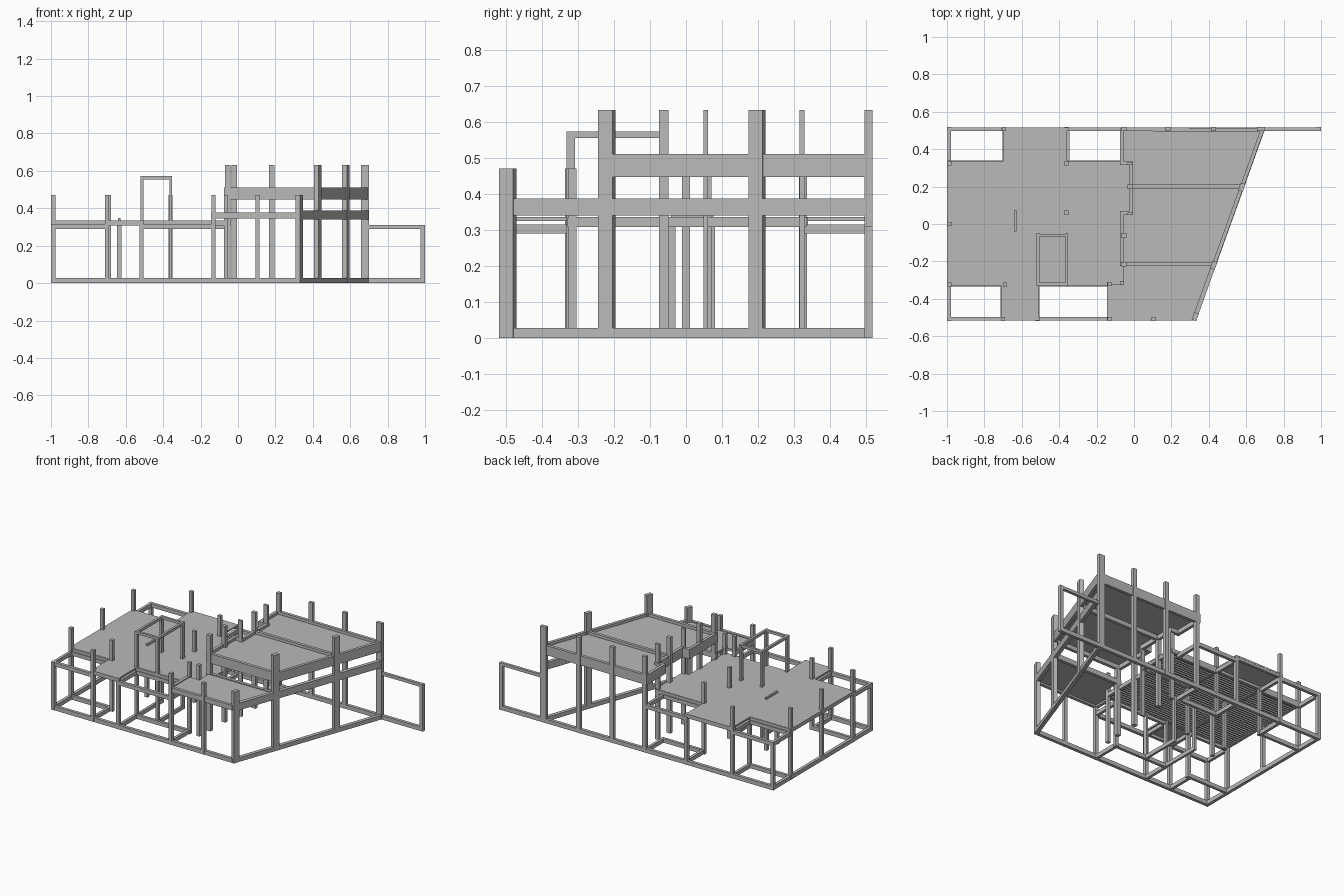
import bpy, bmesh, math
from mathutils import Vector

grey = bpy.data.materials.new("mid_grey")
grey.diffuse_color = (0.49, 0.49, 0.49, 1)


def prism(name, pts, z0, z1):
    # Extruded plan outline
    bm = bmesh.new()
    low = [bm.verts.new((x, y, z0)) for x, y in pts]
    top = [bm.verts.new((x, y, z1)) for x, y in pts]
    bm.faces.new(low)
    bm.faces.new(top)
    n = len(pts)
    for i in range(n):
        j = (i + 1) % n
        bm.faces.new((low[i], low[j], top[j], top[i]))
    bmesh.ops.recalc_face_normals(bm, faces=bm.faces)
    me = bpy.data.meshes.new(name)
    bm.to_mesh(me)
    bm.free()
    me.materials.append(grey)
    ob = bpy.data.objects.new(name, me)
    bpy.context.collection.objects.link(ob)
    return ob


def beam(name, a, b, z0, z1, w=0.02):
    a, b = Vector(a), Vector(b)
    d = (b - a).normalized()
    s = Vector((-d.y, d.x)) * w / 2
    e = d * w / 2
    prism(name, [a - e - s, b + e - s, b + e + s, a - e + s], z0, z1)


def column(name, x, y, top, w=0.022, d=0.022):
    prism(name, [(x - w/2, y - d/2), (x + w/2, y - d/2),
                 (x + w/2, y + d/2), (x - w/2, y + d/2)], 0, top)


F, B, L = -0.507, 0.507, -0.988
A, C = (0.325, -0.502), (0.686, 0.502)          # ends of the slanted facade


def slant(y):
    return A[0] + (C[0] - A[0]) * (y - A[1]) / (C[1] - A[1])


# Ground beams around the plan
beam("ground_beam_front", (L, F), (0.31, F), 0, 0.027)
beam("ground_beam_back", (L, B), (0.98, B), 0, 0.027)
beam("ground_beam_left", (L, F), (L, B), 0, 0.027)
beam("ground_beam_slanted", A, C, 0, 0.027, 0.024)

# Four open corner bays: rings at ground and floor level
for x0, x1, y0, y1 in [(L, -0.705, F, -0.325), (-0.515, -0.135, F, -0.325),
                       (L, -0.695, 0.33, B), (-0.355, -0.065, 0.33, B)]:
    inner = y1 if y0 == F else y0
    outer = F if y0 == F else B
    for z0, z1, tag in [(0, 0.026, "ground"), (0.29, 0.315, "upper")]:
        beam("bay_%s_beam_inner" % tag, (x0, inner), (x1, inner), z0, z1, 0.018)
        for x in (x0, x1):
            beam("bay_%s_beam_side" % tag, (x, y0), (x, y1), z0, z1, 0.018)
    beam("bay_upper_beam_outer", (x0, outer), (x1, outer), 0.29, 0.315)

# Left floor slab with tabs
prism("main_floor", [(-1, -0.32), (-0.71, -0.32), (-0.71, -0.517), (-0.51, -0.517),
                     (-0.51, -0.32), (-0.06, -0.32), (-0.06, 0.06), (-0.01, 0.06),
                     (-0.01, 0.33), (-0.36, 0.33), (-0.36, 0.517), (-0.7, 0.517),
                     (-0.7, 0.33), (-1, 0.33)], 0.325, 0.335)
for i in range(32):
    y = -0.305 + i * 0.0197
    beam("floor_joist", (-0.98, y), (-0.07, y), 0.312, 0.326, 0.007)
# Floor edge and inner beams
for a, b in [((L, -0.32), (L, 0.33)), ((L, -0.32), (-0.065, -0.32)),
             ((L, 0.325), (-0.02, 0.325)), ((-0.7, F), (-0.515, F)),
             ((-0.7, B), (-0.36, B)), ((-0.065, -0.32), (-0.065, 0.06)),
             ((-0.02, 0.06), (-0.02, 0.325)),
             ((-0.69, -0.05), (-0.065, -0.05)), ((-0.36, 0.06), (-0.02, 0.06)),
             ((-0.69, -0.32), (-0.69, 0.33)), ((-0.36, 0.06), (-0.36, 0.33))]:
    beam("floor_beam", a, b, 0.308, 0.334, 0.018)
beam("loose_floor_bar", (-0.635, -0.035), (-0.635, 0.07), 0.334, 0.347, 0.012)

# Left wing columns rising above the floor
for x, y in [(L, -0.325), (L, 0), (L, 0.325), (-0.7, F), (-0.695, B),
             (-0.69, -0.325), (-0.132, F), (0.105, F),
             (-0.36, 0.06), (-0.36, 0.325), (-0.065, -0.315), (-0.13, -0.32)]:
    column("wing_column", x, y, 0.47)
# Short columns below the floor
for x, y in [(L, F), (L, B), (-0.515, F), (-0.36, B), (-0.69, 0.325),
             (-0.635, -0.04), (-0.635, 0.07)]:
    column("short_column", x, y, 0.315)

# Stair tower frame
sx0, sx1, sy0, sy1 = -0.513, -0.36, -0.32, -0.06
for x in (sx0, sx1):
    for y in (sy0, sy1):
        column("stair_column", x, y, 0.572, 0.015, 0.024)
    beam("stair_top_side", (x, sy0), (x, sy1), 0.555, 0.572, 0.015)
    beam("stair_ground_side", (x, sy0), (x, sy1), 0, 0.025, 0.015)
for y in (sy0, sy1):
    beam("stair_top_cross", (sx0, y), (sx1, y), 0.555, 0.572, 0.015)

# Lower right slab and rim
prism("lower_right_floor", [(-0.14, F), (0.325, F), (slant(-0.215), -0.215),
                            (-0.06, -0.215), (-0.06, -0.32), (-0.14, -0.32)], 0.357, 0.372)
beam("lower_rim_front", (-0.11, F), (0.31, F), 0.345, 0.378)
beam("lower_rim_slanted", A, C, 0.34, 0.387, 0.024)
beam("lower_rim_back", (-0.065, -0.215), (slant(-0.215), -0.215), 0.345, 0.378)
beam("lower_rim_left", (-0.135, F), (-0.135, -0.32), 0.345, 0.378)

# Raised right slab and rim
rim = [(-0.065, -0.215), (slant(-0.215), -0.215), C, (-0.065, B), (-0.065, 0.325),
       (-0.015, 0.325), (-0.015, 0.06), (-0.065, 0.06)]
prism("raised_floor", rim, 0.475, 0.492)
for i in range(8):
    beam("raised_rim", rim[i], rim[(i + 1) % 8], 0.447, 0.51)
beam("raised_cross_beam", (-0.015, 0.2), (slant(0.2), 0.2), 0.447, 0.51)

# Tall right columns
for x, y, d in [(-0.055, -0.215, 0.024), (-0.055, -0.062, 0.026), (-0.02, 0.055, 0.013),
                (-0.02, 0.2, 0.024), (-0.02, 0.322, 0.013), (-0.055, B, 0.022),
                (0.18, B, 0.022), (0.425, B, 0.022)]:
    column("tall_column", x, y, 0.632, 0.029, d)
# Columns turned to the slanted facade
for y, top in [(-0.495, 0.47), (-0.22, 0.632), (0.197, 0.632)]:
    d = (Vector(C) - Vector(A)).normalized() * 0.008
    p = Vector((slant(y), y))
    beam("slanted_column", p - d, p + d, 0, top, 0.026)
column("back_corner_column", 0.679, B, 0.632, 0.042, 0.022)

# Freestanding side frame
beam("side_frame_top", (0.69, B), (0.985, B), 0.29, 0.31, 0.018)
column("side_frame_post", 0.987, B, 0.31, 0.024, 0.022)
